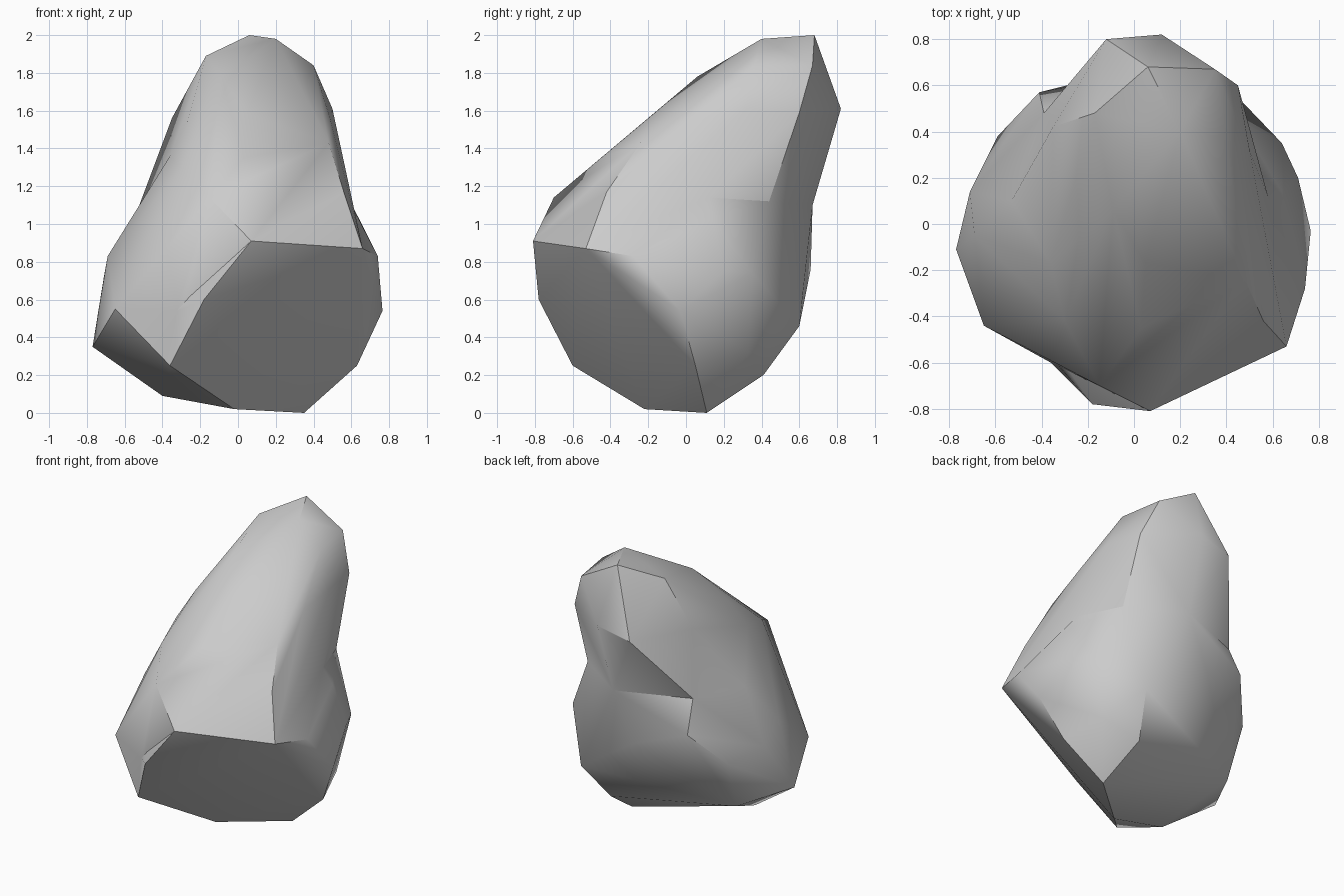
import bpy, bmesh
from math import radians

if "Cube" in bpy.data.objects:
    bpy.data.objects.remove(bpy.data.objects["Cube"])


def hull(name, corners):
    """Rock mass stretched tightly over its main corner points."""
    bm = bmesh.new()
    for c in corners:
        bm.verts.new(c)
    bmesh.ops.convex_hull(bm, input=bm.verts[:])
    loose = [v for v in bm.verts if not v.link_faces]
    bmesh.ops.delete(bm, geom=loose, context='VERTS')
    bmesh.ops.recalc_face_normals(bm, faces=bm.faces[:])
    me = bpy.data.meshes.new(name)
    bm.to_mesh(me)
    bm.free()
    ob = bpy.data.objects.new(name, me)
    bpy.context.collection.objects.link(ob)
    return ob


def fuse(target, other):
    """Union another mass into the target."""
    mod = target.modifiers.new("fuse", 'BOOLEAN')
    mod.operation = 'UNION'
    mod.solver = 'EXACT'
    mod.object = other
    bpy.context.view_layer.objects.active = target
    bpy.ops.object.modifier_apply(modifier="fuse")
    bpy.data.objects.remove(other)


# shared corners where the masses meet
brow = [(0.07, -0.81, 0.91), (0.66, -0.53, 0.87)]
ridge = [(-0.36, -0.17, 1.36), (-0.30, -0.42, 1.29), (-0.15, -0.70, 1.14)]
valley_right = [(0.58, 0.12, 1.14), (0.46, 0.44, 1.12), (0.10, 0.67, 1.10)]
valley_left = [(-0.53, 0.10, 1.08), (-0.39, 0.48, 1.10)]
flank = [(-0.36, -0.60, 0.25), (-0.77, -0.11, 0.35), (-0.40, -0.20, 0.09),
         (-0.57, 0.25, 0.30), (-0.71, 0.14, 0.72), (-0.59, 0.38, 0.65),
         (-0.41, 0.57, 0.88)]

# lower boulder: underside, front belly, right rear bulge
underside = [(0.35, 0.11, 0.0), (-0.02, -0.22, 0.02), (0.63, 0.05, 0.25),
             (0.30, 0.41, 0.20), (-0.18, -0.78, 0.60)]
bulge = [(0.74, -0.28, 0.83), (0.765, -0.03, 0.54), (0.71, 0.20, 0.75),
         (0.54, 0.33, 0.32), (0.40, 0.60, 0.46), (0.64, 0.35, 0.74),
         (0.64, 0.14, 1.03), (-0.05, 0.66, 0.76)]
rock = hull("rock", brow + flank + valley_right + underside + bulge)

# left shoulder below the front-left ridge
shoulder = hull("left_shoulder", flank + ridge + brow[:1] + valley_left
                + valley_right[2:]
                + [(-0.65, -0.44, 0.55), (-0.69, -0.05, 0.83), (0.2, 0.2, 0.4)])

# leaning upper crag: crown facets, sloping front, right ridge, rear
crown = [(0.06, 0.68, 2.0), (0.20, 0.40, 1.98), (0.40, 0.36, 1.84),
         (0.35, 0.67, 1.84), (-0.17, 0.48, 1.89)]
front = [(-0.09, 0.06, 1.78), (-0.27, -0.09, 1.54), (0.05, -0.17, 1.585),
         (0.03, -0.45, 1.35)]
right_ridge = [(0.56, -0.42, 1.17), (0.48, -0.24, 1.43), (0.49, 0.03, 1.55),
               (0.50, 0.32, 1.61), (0.45, 0.60, 1.59)]
rear = [(0.12, 0.82, 1.61), (-0.12, 0.80, 1.55), (-0.35, 0.42, 1.56),
        (0.1, 0.2, 0.6)]
crag = hull("crag", brow + ridge + valley_left + valley_right
            + crown + front + right_ridge + rear)

# fuse the masses into one stone
fuse(rock, shoulder)
fuse(rock, crag)

# soft faces with crisp ridges
rock.select_set(True)
bpy.context.view_layer.objects.active = rock
bpy.ops.object.shade_smooth_by_angle(angle=radians(35))
